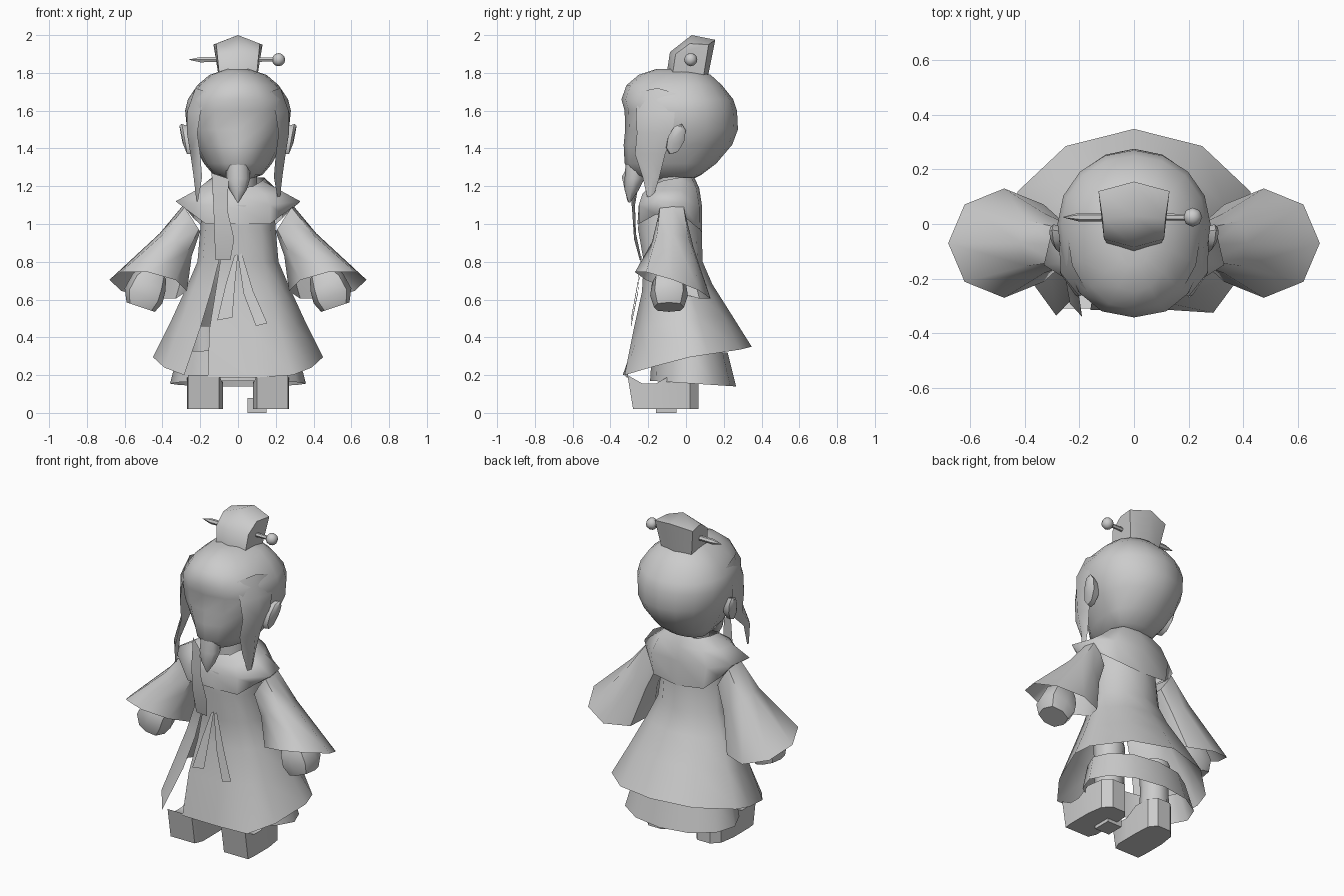
import bpy, bmesh, math
from mathutils import Vector

if "Cube" in bpy.data.objects:
    bpy.data.objects.remove(bpy.data.objects["Cube"])

grey = bpy.data.materials.new("plain_grey")
grey.diffuse_color = (0.6, 0.6, 0.6, 1)
grey.use_nodes = True
grey.node_tree.nodes["Principled BSDF"].inputs["Base Color"].default_value = grey.diffuse_color


def make(name, verts, faces, angle=50):
    me = bpy.data.meshes.new(name)
    me.from_pydata([tuple(v) for v in verts], [], faces)
    bm = bmesh.new()
    bm.from_mesh(me)
    bmesh.ops.remove_doubles(bm, verts=bm.verts, dist=0.0005)
    bmesh.ops.recalc_face_normals(bm, faces=bm.faces)
    bm.to_mesh(me)
    bm.free()
    ob = bpy.data.objects.new(name, me)
    bpy.context.collection.objects.link(ob)
    me.materials.append(grey)
    bpy.ops.object.select_all(action='DESELECT')
    ob.select_set(True)
    bpy.context.view_layer.objects.active = ob
    bpy.ops.object.shade_smooth_by_angle(angle=math.radians(angle))
    return ob


def loft(name, rings, closed=True, caps=(False, False), angle=50):
    n = len(rings[0])
    verts = [p for r in rings for p in r]
    faces = []
    for i in range(len(rings) - 1):
        for j in range(n if closed else n - 1):
            k = (j + 1) % n
            faces.append((i * n + j, i * n + k, (i + 1) * n + k, (i + 1) * n + j))
    if caps[0]:
        faces.append(tuple(range(n)))
    if caps[1]:
        faces.append(tuple(range((len(rings) - 1) * n, len(rings) * n)))
    return make(name, verts, faces, angle)


def oval(zf, zb, hw, yf, yb, n=16, mid=None, p=1.0, angles=None):
    """Horizontal ring; front and back have their own depth, height tilts along y."""
    mid = (yf + yb) / 2 if mid is None else mid
    out = []
    for a in angles or [2 * math.pi * i / n for i in range(n)]:
        c, s = math.cos(a), math.sin(a)
        q = p if s < 0 else 1.0
        x = hw * math.copysign(abs(c) ** q, c)
        y = mid + (yb - mid if s > 0 else mid - yf) * math.copysign(abs(s) ** q, s)
        out.append((x, y, zf + (zb - zf) * (y - yf) / (yb - yf)))
    return out


def tilted(c, u, v, n=8, s=1, p=1.0):
    c, u, v = Vector(c), Vector(u), Vector(v)
    pw = lambda t: math.copysign(abs(t) ** p, t) if abs(t) > 1e-6 else 0
    pts = [c + u * pw(math.cos(2 * math.pi * i / n)) + v * pw(math.sin(2 * math.pi * i / n)) for i in range(n)]
    return [(s * q.x, q.y, q.z) for q in pts]


def mirrored(half):
    """Full ring from a half that runs front centre to back centre."""
    return half + [(-x, y, z) for x, y, z in half[-2:0:-1]]


def strip(name, left, right):
    return loft(name, [[a, b] for a, b in zip(left, right)], closed=False)


# Head
head = [(1.235, .06, -.22, .03, 1), (1.26, .13, -.28, .08, 1), (1.32, .18, -.325, .16, 1),
        (1.42, .235, -.33, .245, 1), (1.5, .27, -.322, .275, .9), (1.6, .28, -.325, .27, .85),
        (1.66, .265, -.342, .25, .85), (1.735, .215, -.315, .19, .9), (1.79, .15, -.25, .13, 1),
        (1.82, .06, -.16, .02, 1)]
loft("head", [oval(z, z, w, f, b, 16, mid=min(0, b - .06), p=p) for z, w, f, b, p in head], caps=(True, True))
loft("neck", [oval(z, z, .1, -.16, .04, 10) for z in (1.15, 1.26)])

# Hair bun cap: six-sided block leaning back
base = [(-.1, .09, 1.765), (0, .11, 1.75), (.1, .09, 1.765), (.1, -.07, 1.8), (0, -.1, 1.81), (-.1, -.07, 1.8)]
top = [(-.13, .12, 1.95), (0, .155, 1.975), (.13, .12, 1.95), (.11, -.055, 1.9), (0, -.085, 1.91), (-.11, -.055, 1.9)]
ridge = [(-.115, .02, 1.955), (0, .03, 2.0), (.115, .02, 1.955)]
make("bun", base + top + ridge,
     [(i, (i + 1) % 6, 6 + (i + 1) % 6, 6 + i) for i in range(6)]
     + [(6, 7, 13, 12), (7, 8, 14, 13), (9, 10, 13, 14), (10, 11, 12, 13), (8, 9, 14), (11, 6, 12)], 55)

# Hairpin with a ball end
loft("hairpin", [[(x, .025 + r * math.cos(k * math.pi / 3), 1.87 + r * math.sin(k * math.pi / 3)) for k in range(6)]
                 for x, r in ((-.26, .001), (-.2, .016), (.2, .012))], caps=(False, True))
loft("hairpin_ball", [[(.215 + .035 * math.sin(t) * math.cos(k * math.pi / 4),
                        .025 + .035 * math.sin(t) * math.sin(k * math.pi / 4),
                        1.87 + .035 * math.cos(t)) for k in range(8)]
                      for t in [math.pi * j / 6 for j in range(7)]])

for s, side in ((1, "right"), (-1, "left")):
    # Ear, leaning back at the top
    loft("ear_" + side, [tilted(c, u, v, 8, s) for c, u, v in (
        ((.24, -.06, 1.44), (0, .03, .07), (0, .035, -.02)),
        ((.285, -.052, 1.45), (.015, .03, .08), (0, .042, -.015)),
        ((.3, -.045, 1.47), (.01, .018, .05), (0, .026, -.01)))], caps=(False, True))
    # Side lock growing out of the hair, the left one swept further forward
    tip = -.19 if s > 0 else -.3
    loft("side_lock_" + side, [
        [(s * .17, -.25, 1.7), (s * .225, -.15, 1.72), (s * .24, -.05, 1.69)],
        [(s * .2, -.265, 1.58), (s * .268, -.18, 1.6), (s * .275, -.06, 1.58)],
        [(s * .215, -.26, 1.48), (s * .27, -.18, 1.48), (s * .268, -.07, 1.48)],
        [(s * .2, -.27, 1.37), (s * .252, -.19, 1.37), (s * .235, -.11, 1.37)],
        [(s * .19, tip - .04, 1.25), (s * .235, tip + .01, 1.25), (s * .22, tip + .05, 1.25)],
        [(s * .212, tip - .01, 1.12), (s * .22, tip, 1.12), (s * .215, tip + .01, 1.12)]], angle=80)
    # Wide sleeve
    loft("sleeve_" + side, [tilted(c, u, v, 8, s, p) for c, u, v, p in (
        ((.245, -.075, 1.03), (.045, 0, .07), (0, .075, 0), .5),
        ((.33, -.07, .89), (.085, 0, .06), (0, .11, -.015), .8),
        ((.475, -.07, .675), (.205, 0, .03), (0, .2, -.07), 1))], caps=(True, False))
    # Fist with wrist
    loft("hand_" + side, [tilted(c, u, v, 8, s, .8) for c, u, v in (
        ((.43, -.085, .75), (.05, 0, .04), (0, .05, 0)),
        ((.47, -.09, .69), (.085, 0, .05), (0, .09, 0)),
        ((.5, -.09, .62), (.1, 0, .04), (0, .1, 0)),
        ((.515, -.09, .56), (.075, 0, .025), (0, .08, 0)))], caps=(True, True), angle=40)
    # Boot with upturned toe and narrow heel
    loft("boot_" + side, [[(s * x0, y + d, .02), (s * x1, y + d, .02), (s * x1, y, h), (s * x0, y, h)]
                          for y, d, x0, x1, h in ((-.31, .03, .1, .265, .2), (-.23, 0, .08, .27, .155),
                                                  (-.16, 0, .08, .27, .155), (-.08, 0, .08, .27, .2),
                                                  (.02, 0, .085, .255, .2), (.065, 0, .12, .21, .2))],
         caps=(True, True), angle=30)
    loft("leg_" + side, [[(s * .165 + x, y, z) for x, y, z in oval(z0, z0, r, -r - .02, r - .02, 10)]
                         for z0, r in ((.15, .085), (.3, .08), (.46, .09))])

# Small block beside the boot
make("boot_block", [(x, y, z) for x in (.05, .15) for y in (-.16, -.05) for z in (.0, .08)],
     [(0, 1, 3, 2), (4, 6, 7, 5), (0, 4, 5, 1), (2, 3, 7, 6), (0, 2, 6, 4), (1, 5, 7, 3)])

# Chin beard
loft("beard", [oval(z, z, w, f, b, 8) for z, w, f, b in (
    (1.32, .06, -.32, -.2), (1.24, .065, -.325, -.22), (1.18, .045, -.325, -.25), (1.115, .004, -.305, -.295))])

# Shoulder yoke flaring into points over the sleeves, blending into the robe
loft("shoulder_yoke", [mirrored(h) for h in (
    [(0, -.2, 1.19), (.08, -.19, 1.2), (.13, -.12, 1.23), (.14, -.04, 1.245), (.1, .03, 1.245), (0, .045, 1.245)],
    [(0, -.235, 1.14), (.14, -.23, 1.16), (.22, -.14, 1.18), (.21, -.03, 1.18), (.15, .055, 1.19), (0, .07, 1.19)],
    [(0, -.25, 1.08), (.17, -.25, 1.1), (.33, -.15, 1.12), (.3, -.02, 1.11), (.19, .07, 1.1), (0, .084, 1.1)],
    [(0, -.257, 1.0), (.17, -.25, 1.0), (.235, -.16, 1.05), (.235, 0, 1.03), (.17, .073, .97), (0, .086, .95)])],
     angle=70)

# Robe: wrapped, opening downwards at the front left, with an angular flared hem
hem = [(-.16, -.315, .19), (.06, -.31, .185), (.29, -.325, .2), (.39, -.19, .24), (.45, .02, .295),
       (.425, .12, .31), (.25, .285, .335), (0, .348, .35), (-.25, .285, .335), (-.425, .12, .31),
       (-.45, .02, .295), (-.39, -.19, .24), (-.285, -.335, .2)]
angs = [math.atan2(y / .345, x / .45) for x, y, z in hem]
seam = math.radians(-113)
rows = [(1.1, 1.12, .19, -.25, .07, 1), (.97, .97, .2, -.255, .083, 1),
        (.8, .8, .215, -.225, .088, .9), (.64, .68, .275, -.235, .14, .6), (.44, .53, .355, -.28, .235, .25)]
rings = []
for zf, zb, w, f, b, close in rows:
    a = angs[:]
    a[0] += (seam + .01 - a[0]) * close
    a[-1] += (seam - .01 - a[-1]) * close
    rings.append(oval(zf, zb, w, f, b, p=.85, angles=a))
loft("robe", rings + [hem], closed=False)

# Short underskirt band showing below the hem
loft("underskirt", [oval(zf, zb, w, f, b, 12) for zf, zb, w, f, b in (
    (.33, .32, .315, -.18, .22), (.17, .14, .36, -.19, .265))])

# Lapel strip down the chest
strip("lapel", [(-.14, -.24, 1.27), (-.13, -.27, 1.1), (-.125, -.265, .95), (-.12, -.235, .81)],
      [(-.05, -.3, 1.24), (-.055, -.285, 1.07), (-.02, -.275, .92), (-.04, -.245, .81)])

# Sash ribbons
for name, pts in (("ribbon_left", ((-.01, .83, .02), (-.04, .68, .05), (-.07, .49, .08))),
                  ("ribbon_right", ((.01, .83, .02), (.055, .63, .05), (.125, .46, .06)))):
    y = [-.235, -.255, -.29]
    strip(name, [(x - w / 2, d, z) for (x, z, w), d in zip(pts, y)],
          [(x + w / 2, d, z + .015) for (x, z, w), d in zip(pts, y)])
